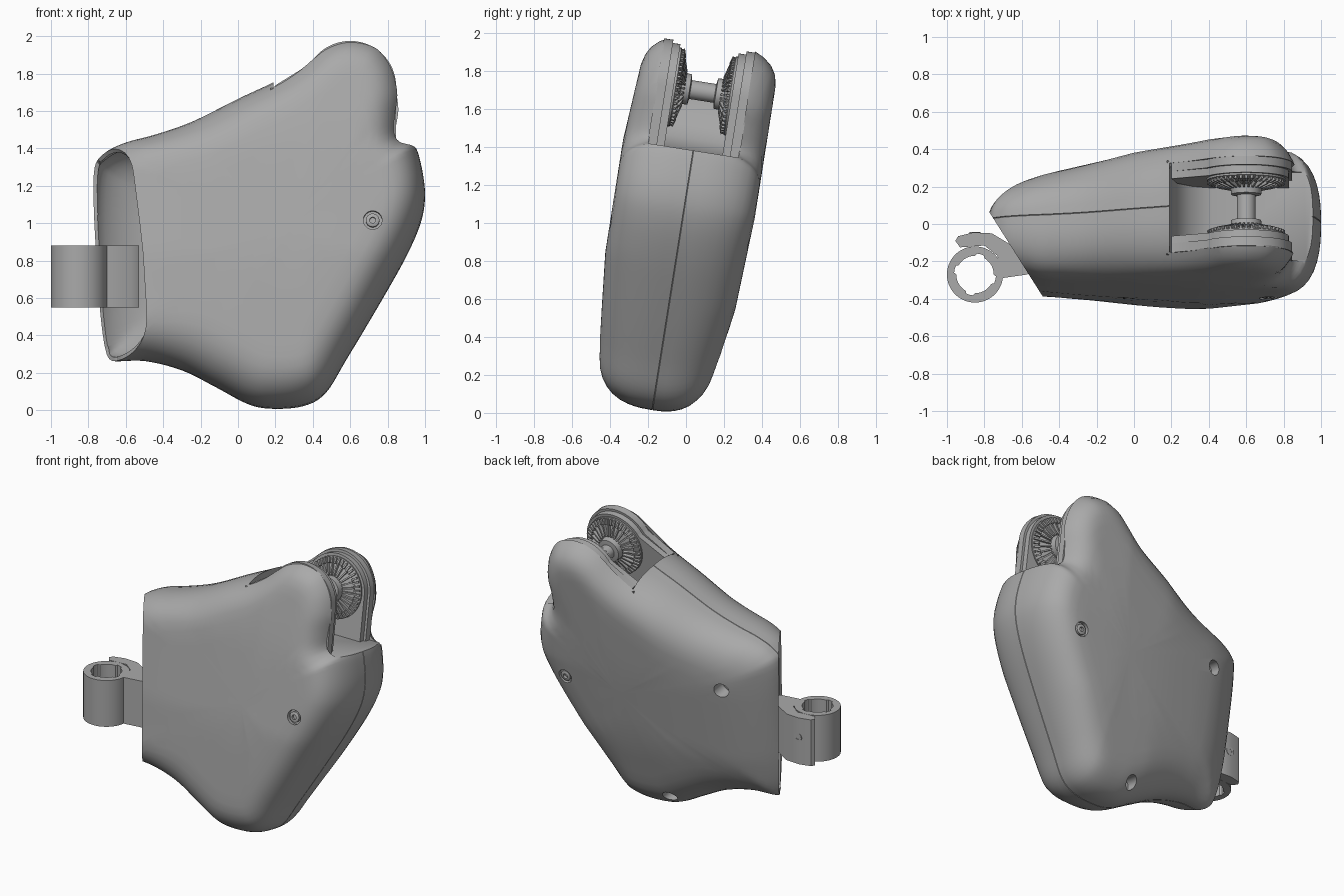
import bpy, bmesh, math
from mathutils import Matrix, Vector

if "Cube" in bpy.data.objects:
    bpy.data.objects.remove(bpy.data.objects["Cube"])

grey = bpy.data.materials.new("plain_grey")
grey.use_nodes = True
grey.diffuse_color = (0.4, 0.4, 0.4, 1)
grey.node_tree.nodes["Principled BSDF"].inputs["Base Color"].default_value = (0.4, 0.4, 0.4, 1)

# The housing and gears lean back together
LEAN = Matrix.Translation((0, -0.18, 0)) @ Matrix.Rotation(math.radians(-9), 4, 'X')
UPRIGHT = Matrix.Identity(4)


def finish(bm, name, frame=LEAN):
    bmesh.ops.recalc_face_normals(bm, faces=bm.faces)
    bm.transform(frame)
    mesh = bpy.data.meshes.new(name)
    bm.to_mesh(mesh)
    bm.free()
    mesh.materials.append(grey)
    obj = bpy.data.objects.new(name, mesh)
    bpy.context.collection.objects.link(obj)
    return obj


def smooth(obj, angle=35):
    bpy.ops.object.select_all(action='DESELECT')
    obj.select_set(True)
    bpy.context.view_layer.objects.active = obj
    bpy.ops.object.shade_smooth_by_angle(angle=math.radians(angle))


def bake(obj):
    deps = bpy.context.evaluated_depsgraph_get()
    mesh = bpy.data.meshes.new_from_object(obj.evaluated_get(deps))
    obj.modifiers.clear()
    obj.data = mesh


def bridge(bm, a, b):
    for i in range(len(a)):
        j = (i + 1) % len(a)
        bm.faces.new((a[i], a[j], b[j], b[i]))


def prism(bm, pts, lo, hi, axis='Y'):
    put = (lambda p, t: (p[0], t, p[1])) if axis == 'Y' else (lambda p, t: (p[0], p[1], t))
    a, b = ([bm.verts.new(put(p, t)) for p in pts] for t in (lo, hi))
    bridge(bm, a, b)
    bm.faces.new(a)
    bm.faces.new(b)


def lathe(bm, profile, centre, steps=48):
    # profile holds (radius, y) pairs turned about the y direction
    rings = []
    for r, y in profile:
        rings.append([bm.verts.new((centre[0] + r * math.cos(k * math.tau / steps), y,
                                    centre[1] + r * math.sin(k * math.tau / steps)))
                      for k in range(steps)])
    for a, b in zip(rings, rings[1:]):
        bridge(bm, a, b)
    bm.faces.new(rings[0])
    bm.faces.new(rings[-1])


def spline(pts, steps):
    out, n = [], len(pts)
    for i in range(n):
        a, b, c, d = (Vector(pts[(i + k) % n]) for k in (-1, 0, 1, 2))
        for s in range(steps):
            t = s / steps
            out.append(0.5 * (2 * b + (c - a) * t + (2 * a - 5 * b + 4 * c - d) * t * t
                              + (3 * b - a - 3 * c + d) * t ** 3))
    return out


def blend(table, t):
    for (t0, v0), (t1, v1) in zip(table, table[1:]):
        if t <= t1:
            return v0 + (v1 - v0) * max(0, t - t0) / (t1 - t0)
    return table[-1][1]


# Housing side outline
OUTLINE = spline([(-.68, .27), (-.5, .27), (-.3, .22), (-.12, .13), (.05, .04), (.18, .015),
                  (.35, .03), (.47, .1), (.58, .28), (.75, .57), (.9, .84), (.98, 1.03),
                  (1, 1.17), (.98, 1.32), (.945, 1.42), (.875, 1.45), (.875, 1.55), (.89, 1.68),
                  (.855, 1.84), (.76, 1.96), (.6, 2), (.45, 1.955), (.32, 1.85), (.2, 1.77),
                  (0, 1.675), (-.25, 1.55), (-.45, 1.48), (-.6, 1.44), (-.72, 1.38),
                  (-.775, 1.28), (-.785, .9), (-.775, .5), (-.74, .33)], 5)
# Half thickness along x, its factor by height, and edge rounding, for each side
WIDTH = {-1: [(-.8, .22), (-.5, .31), (0, .35), (.4, .375)],
         1: [(-.8, .17), (-.45, .27), (0, .345), (.4, .375)]}
TAPER = {-1: [(.1, .82), (.4, .9), (.8, 1), (1.4, 1), (1.85, .91)],
         1: [(.1, .72), (.3, .8), (.6, .93), (1.1, 1)]}
ROUND = {-1: [(-.7, .2), (-.2, .27), (.4, .22)], 1: [(-.4, .34), (.4, .22)]}


def edge_distance(p):
    best = 9
    for i, a in enumerate(OUTLINE):
        e = OUTLINE[i - 1] - a
        t = max(0, min(1, (p - a).dot(e) / e.length_squared))
        best = min(best, (a + e * t - p).length)
    return best


def half_width(x, z, side):
    t = 1 - min(1, edge_distance(Vector((x, z))) / blend(ROUND[side], x))
    return blend(WIDTH[side], x) * blend(TAPER[side], z) * (1 - t ** 2.5) ** .4


# Housing: concentric rings on each side of a fine seam groove
bm = bmesh.new()
core = Vector((.3, .95))
shrinks = [0, .002, .006, .014, .03, .055, .09, .13, .18, .24, .32, .45, .6, .8]
seam = [bm.verts.new((p.x, 0, p.y)) for p in (core + (q - core) * .995 for q in OUTLINE)]
for side in (-1, 1):
    last = seam
    for f in shrinks:
        ring = []
        for q in OUTLINE:
            p = core + (q - core) * (1 - f)
            y = max(.0025, half_width(p.x, p.y, side))
            ring.append(bm.verts.new((p.x, side * y, p.y)))
        bridge(bm, last, ring)
        last = ring
    tip = bm.verts.new((core.x, side * half_width(*core, side), core.y))
    for i in range(len(last)):
        bm.faces.new((last[i - 1], last[i], tip))
housing = finish(bm, "housing")

# Cutters: gear slot and screw holes
bm = bmesh.new()
prism(bm, [(.19, 2.2), (.19, 1.7), (.22, 1.56), (.3, 1.46), (.42, 1.4), (1.2, 1.4), (1.2, 2.2)],
      -.24, .24)
slot = finish(bm, "slot_cutter")
HOLES = [(.72, .97, -1, .05, .025), (.72, .97, 1, .05, .025), (-.46, 1.14, 1, .05, .09),
         (.08, .15, 1, .045, .09)]
bm = bmesh.new()
for x, z, side, r, deep in HOLES:
    y = half_width(x, z, side)
    lathe(bm, [(r, side * (y - deep)), (r, side * (y + .15))], (x, z), 24)
holes = finish(bm, "hole_cutter")
for cutter in (slot, holes):
    cutter.hide_render = True
    m = housing.modifiers.new("cut", 'BOOLEAN')
    m.operation, m.solver, m.object = 'DIFFERENCE', 'EXACT', cutter
bake(housing)
for cutter in (slot, holes):
    bpy.data.objects.remove(cutter)

# Slanted open end, then a wall thickness
bm = bmesh.new()
bm.from_mesh(housing.data)
bmesh.ops.bisect_plane(bm, geom=bm.verts[:] + bm.edges[:] + bm.faces[:], dist=1e-5,
                       plane_co=(-.765, .05, 0), plane_no=(-.45, -.285, 0), clear_outer=True)
bm.to_mesh(housing.data)
bm.free()
wall = housing.modifiers.new("wall", 'SOLIDIFY')
wall.thickness, wall.offset = .022, -1
bake(housing)
smooth(housing)

# Screws in the two shallow recesses
for (x, z, side, r, deep), name in zip(HOLES[:2], ("front_screw", "rear_screw")):
    y = half_width(x, z, side)
    bm = bmesh.new()
    lathe(bm, [(.036, side * (y - .03)), (.036, side * (y - .006)), (.03, side * (y - .002)),
               (.016, side * (y - .002)), (.016, side * (y - .02))], (x, z), 24)
    smooth(finish(bm, name))

# Arched side plates, bevel gears and the axle
HUB = (.6, 1.715)
for side, name in ((-1, "front"), (1, "rear")):
    bm = bmesh.new()
    for radius, low, high in ((.245, .195, .245), (.228, .155, .2)):
        arch = [(HUB[0] + radius * math.cos(a), HUB[1] + radius * math.sin(a))
                for a in (math.radians(d) for d in range(0, 151, 6))]
        prism(bm, arch + [(.2, 1.72), (.23, 1.56), (.31, 1.46), (.42, 1.395),
                          (HUB[0] + radius, 1.395)], side * low, side * high)
    smooth(finish(bm, name + "_plate"))

    bm = bmesh.new()
    lathe(bm, [(.2, side * .17), (.21, side * .155), (.21, side * .145), (.17, side * .13),
               (.165, side * .14), (.085, side * .115), (.08, side * .07), (.05, side * .065)], HUB)
    # outer teeth and inner vanes
    for count, radius, length, y, thick in ((44, .185, .04, .136, .012), (26, .127, .08, .122, .01)):
        for k in range(count):
            spot = (Matrix.Translation((HUB[0], side * y, HUB[1]))
                    @ Matrix.Rotation(k * math.tau / count, 4, 'Y')
                    @ Matrix.Translation((radius, 0, 0))
                    @ Matrix.Rotation(side * .3, 4, 'Z')
                    @ Matrix.Diagonal((length, .03, thick, 1)))
            bmesh.ops.create_cube(bm, size=1, matrix=spot)
    smooth(finish(bm, name + "_gear"))

bm = bmesh.new()
lathe(bm, [(.05, -.1), (.05, .1)], HUB, 32)
smooth(finish(bm, "axle"))

# Tube clamp: slotted ring, curved arm and its screw
LOW, HIGH = .55, .88
bm = bmesh.new()
steps = 72
loops = []
for inner in (False, True):
    for z in (LOW, HIGH):
        loop = []
        for k in range(steps):
            r = .15 if not inner else (.1 if k % 18 < 13 else .112)
            a = k * math.tau / steps
            loop.append(bm.verts.new((-.85 + r * math.cos(a), -.27 + r * math.sin(a), z)))
        loops.append(loop)
for a, b in ((0, 1), (1, 3), (3, 2), (2, 0)):
    bridge(bm, loops[a], loops[b])
smooth(finish(bm, "clamp_ring", UPRIGHT))

bm = bmesh.new()
prism(bm, [(-.955, -.09), (-.94, -.065), (-.86, -.045), (-.76, -.05), (-.66, -.11), (-.57, -.145),
           (-.53, -.24), (-.57, -.27), (-.71, -.29), (-.73, -.17), (-.8, -.115), (-.93, -.125)],
      LOW, HIGH, 'Z')
smooth(finish(bm, "clamp_arm", UPRIGHT))

bm = bmesh.new()
lathe(bm, [(.03, -.08), (.03, -.044), (.014, -.044), (.014, -.05)], (-.85, .74), 24)
smooth(finish(bm, "clamp_screw", UPRIGHT))
